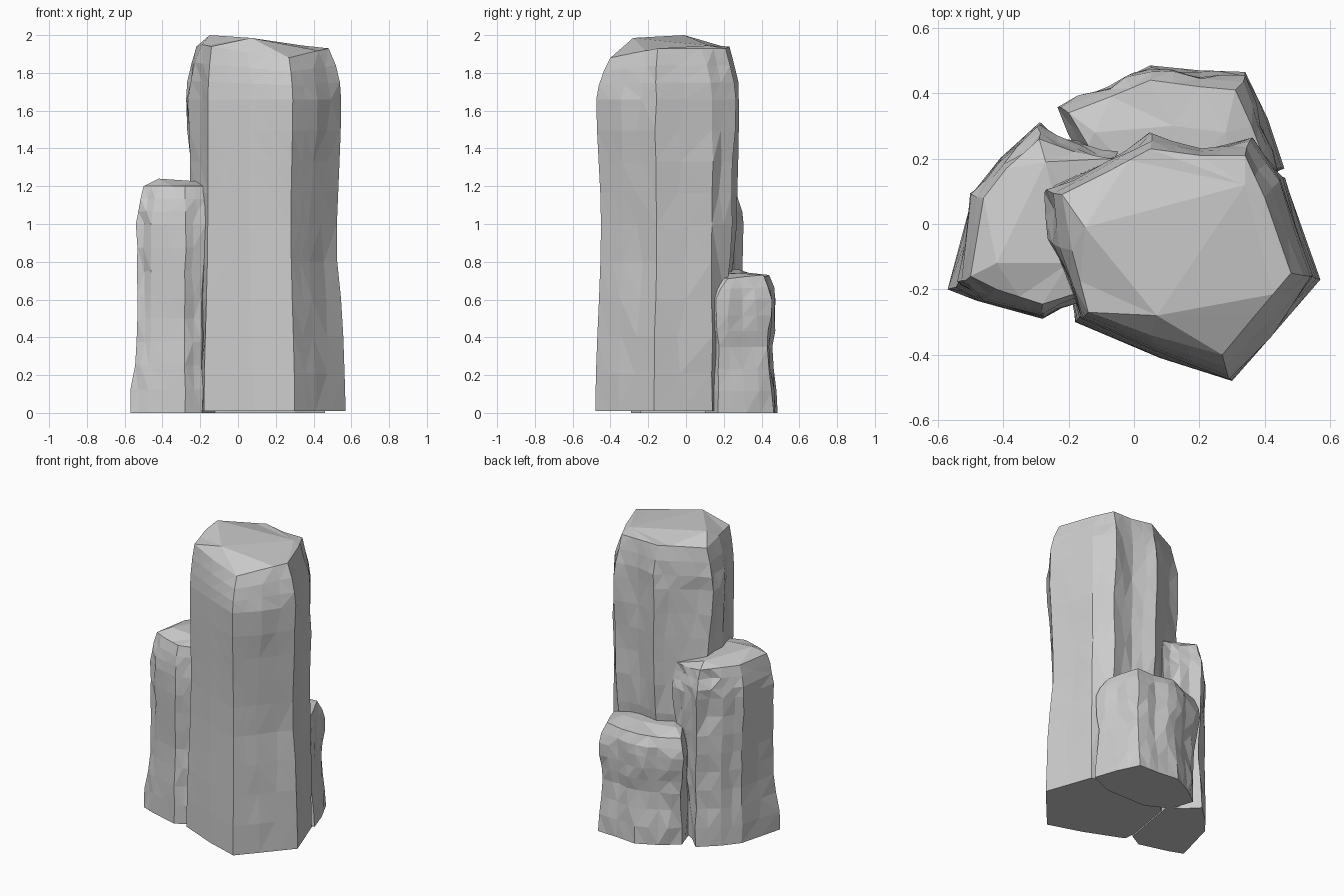
import bpy, bmesh, random
from mathutils import Vector

if "Cube" in bpy.data.objects:
    bpy.data.objects.remove(bpy.data.objects["Cube"])

random.seed(4)


def pillar(name, outlines, heights, rim_z, peaks, rows, smooth_edges=()):
    """Loft a rock column through matching outlines, close with a faceted cap."""
    bm = bmesh.new()
    n = len(outlines[0])
    groove = [0.0 if i in smooth_edges else random.uniform(0.004, 0.018) for i in range(n)]
    rings = []

    def add_ring(points, rough):
        ring = []
        for i, p in enumerate(points):
            q = points[(i + 1) % n]
            ring.append(bm.verts.new(p))
            # a worn groove point part way along every edge
            edge = q - p
            inward = Vector((-edge.y, edge.x, 0)).normalized()
            t = 0.5
            depth = 0.0
            if rough and groove[i]:
                t = random.uniform(0.38, 0.62)
                depth = groove[i] * random.uniform(-0.3, 1.4)
            ring.append(bm.verts.new(p.lerp(q, t) + inward * depth))
        rings.append(ring)

    # side rings between the key outlines
    for k in range(len(outlines) - 1):
        last = k == len(outlines) - 2
        z0, z1 = heights[k], heights[k + 1]
        for r in range(rows[k]):
            t = r / rows[k]
            s = t * t * 0.7 + t * 0.3 if last else t * t * (3 - 2 * t)
            pts = []
            for i in range(n):
                a, b = Vector(outlines[k][i]), Vector(outlines[k + 1][i])
                top = rim_z[i] if last else z1
                p = a.lerp(b, s)
                j = 0.006 if (k or r) and i not in smooth_edges else 0
                pts.append(Vector((p.x + random.uniform(-j, j),
                                   p.y + random.uniform(-j, j),
                                   z0 + (top - z0) * t)))
            add_ring(pts, bool(k or r))
    rim = [Vector((x, y, z)) for (x, y), z in zip(outlines[-1], rim_z)]
    add_ring(rim, False)

    # cap ring collapses onto the few high points
    tips = [Vector(p) for p in peaks]
    cap = [bm.verts.new(min(tips, key=lambda t: (t - v.co).xy.length)) for v in rings[-1]]
    rings.append(cap)

    m = 2 * n
    for lo, hi in zip(rings, rings[1:]):
        for i in range(m):
            j = (i + 1) % m
            bm.faces.new((lo[i], lo[j], hi[j], hi[i]))
    bm.faces.new(list(reversed(rings[0])))
    bm.faces.new(cap)
    bmesh.ops.remove_doubles(bm, verts=bm.verts, dist=0.0005)
    bmesh.ops.triangulate(bm, faces=bm.faces)
    bmesh.ops.recalc_face_normals(bm, faces=bm.faces)
    mesh = bpy.data.meshes.new(name)
    bm.to_mesh(mesh)
    bm.free()
    obj = bpy.data.objects.new(name, mesh)
    bpy.context.collection.objects.link(obj)
    return obj


# tall main column
base = [(-.18, -.30), (.08, -.41), (.30, -.48), (.41, -.355), (.57, -.17), (.46, .14),
        (.35, .16), (.2, .15), (.05, .16), (-.1, .13), (-.19, .07), (-.2, -.1)]
mid = [(-.16, -.28), (.06, -.38), (.28, -.45), (.38, -.34), (.525, -.16), (.45, .14),
       (.36, .24), (.2, .22), (.05, .265), (-.08, .19), (-.23, .12), (-.25, -.03)]
shoulder = [(-.16, -.29), (.07, -.39), (.29, -.475), (.42, -.34), (.55, -.16), (.45, .14),
            (.36, .26), (.2, .23), (.05, .285), (-.08, .2), (-.28, .1), (-.26, -.05)]
rim = [(-.14, -.27), (.05, -.34), (.27, -.40), (.37, -.28), (.48, -.15), (.40, .08),
       (.34, .21), (.2, .21), (.05, .23), (-.08, .16), (-.22, .09), (-.19, -.08)]
pillar("tall_column", [base, mid, shoulder, rim], [.01, 1.0, 1.66, 1.93],
       [1.94, 1.91, 1.88, 1.905, 1.93, 1.93, 1.93, 1.93, 1.94, 1.94, 1.94, 1.95],
       [(-.15, -.01, 2.0), (.07, -.28, 1.985), (.34, .12, 1.945)],
       [5, 4, 3], smooth_edges=(0, 1, 2))

# medium column on the left
base = [(-.57, -.2), (-.48, -.235), (-.28, -.29), (-.19, -.24), (-.15, 0), (-.12, .18),
        (-.2, .22), (-.29, .31), (-.41, .2), (-.49, .1)]
waist = [(-.53, -.18), (-.46, -.22), (-.28, -.27), (-.19, -.23), (-.15, 0), (-.1, .2),
         (-.18, .24), (-.28, .29), (-.4, .2), (-.48, .09)]
shoulder = [(-.54, -.18), (-.46, -.235), (-.28, -.285), (-.17, -.24), (-.12, 0), (-.05, .22),
            (-.16, .25), (-.29, .3), (-.41, .19), (-.5, .09)]
rim = [(-.5, -.16), (-.42, -.2), (-.28, -.245), (-.17, -.21), (-.14, 0), (-.07, .2),
       (-.18, .22), (-.29, .26), (-.39, .17), (-.46, .08)]
pillar("left_column", [base, waist, shoulder, rim], [0, .5, 1.0, 1.2],
       [1.2, 1.2, 1.2, 1.2, 1.19, 1.16, 1.16, 1.19, 1.2, 1.2],
       [(-.42, -.12, 1.24), (-.2, -.12, 1.225), (-.27, .19, 1.22)],
       [4, 4, 3], smooth_edges=(1,))

# short column at the back
base = [(-.2, .33), (-.08, .42), (.05, .485), (.2, .47), (.34, .465), (.41, .32), (.46, .17),
        (.3, .1), (0, .1), (-.15, .18)]
waist = [(-.2, .34), (-.07, .4), (.05, .45), (.2, .435), (.33, .43), (.38, .3), (.43, .17),
         (.3, .1), (0, .1), (-.15, .2)]
shoulder = [(-.23, .36), (-.07, .42), (.05, .475), (.2, .45), (.34, .455), (.39, .3), (.44, .16),
            (.3, .1), (0, .1), (-.17, .22)]
rim = [(-.2, .34), (-.07, .39), (.05, .44), (.2, .42), (.31, .41), (.36, .3), (.39, .22),
       (.3, .15), (0, .15), (-.14, .24)]
pillar("back_column", [base, waist, shoulder, rim], [0, .35, .6, .73],
       [.73, .72, .73, .72, .73, .72, .71, .73, .75, .75],
       [(-.12, .28, .76), (.12, .3, .745), (.28, .28, .74)],
       [3, 3, 2])
